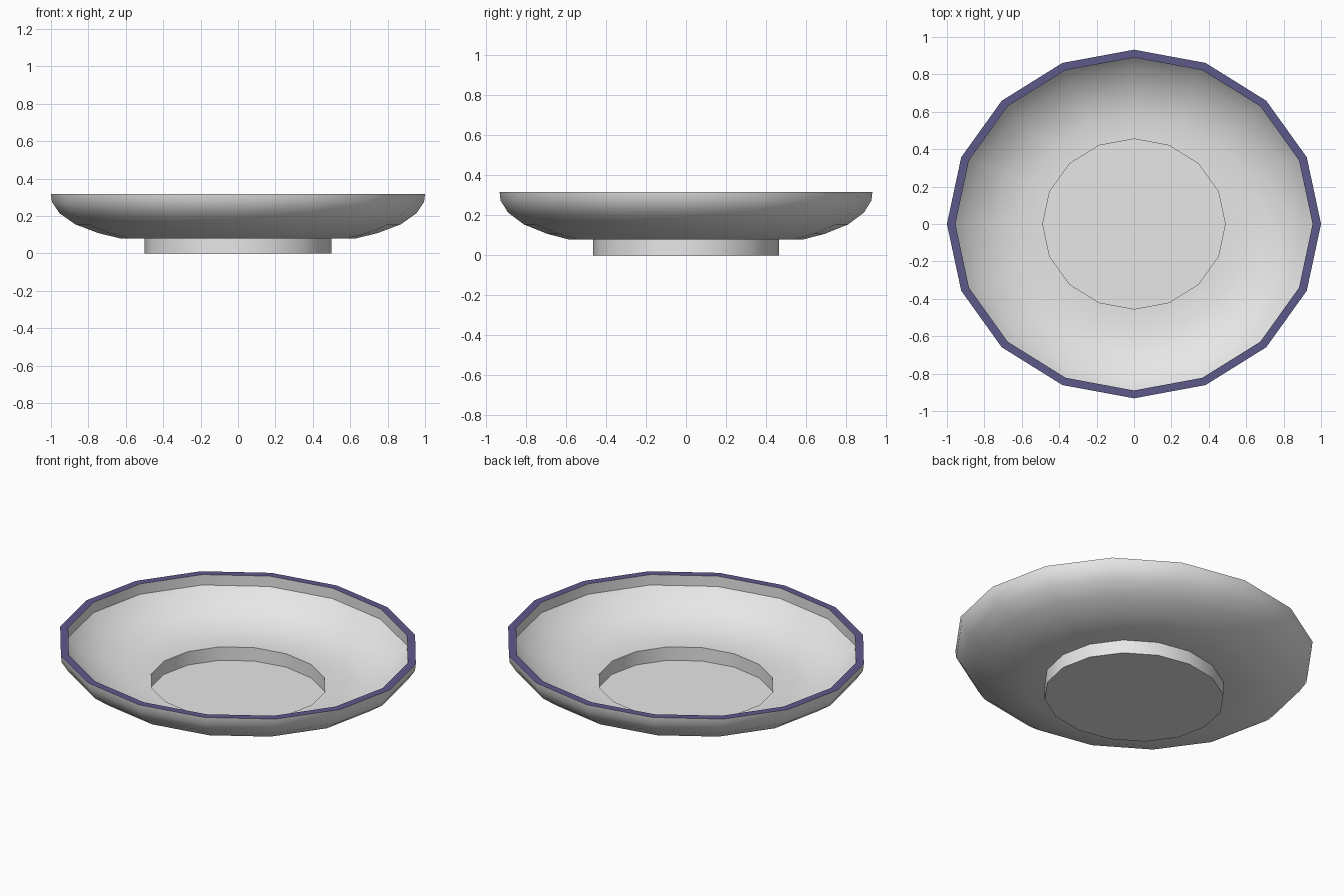
import bpy, bmesh, math

if "Cube" in bpy.data.objects:
    bpy.data.objects.remove(bpy.data.objects["Cube"])

SIDES = 16
Y_SCALE = 0.932   # the dish is slightly oval


def material(name, rgb):
    m = bpy.data.materials.new(name)
    m.diffuse_color = (*rgb, 1)
    m.use_nodes = True
    m.node_tree.nodes["Principled BSDF"].inputs["Base Color"].default_value = m.diffuse_color
    return m


glaze = material("pale_grey", (0.8, 0.8, 0.8))
blue = material("navy_blue", (0.11, 0.10, 0.26))


def lathe(name, profile, closed=False):
    """Revolve (radius, z) points; radius 0 becomes a single pole."""
    bm = bmesh.new()
    rings = []
    for r, z in profile:
        if r == 0:
            rings.append([bm.verts.new((0, 0, z))] * SIDES)
        else:
            rings.append([bm.verts.new((r * math.cos(a), r * Y_SCALE * math.sin(a), z))
                          for a in (2 * math.pi * i / SIDES for i in range(SIDES))])
    pairs = list(zip(rings, rings[1:]))
    if closed:
        pairs.append((rings[-1], rings[0]))
    for lo, hi in pairs:
        for i in range(SIDES):
            j = (i + 1) % SIDES
            quad = list(dict.fromkeys((lo[i], lo[j], hi[j], hi[i])))
            bm.faces.new(quad)
    bmesh.ops.recalc_face_normals(bm, faces=bm.faces)
    # painted flat top of the lip
    for f in bm.faces:
        if f.calc_center_median().z > 0.31 and f.normal.z > 0.9:
            f.material_index = 1
    me = bpy.data.meshes.new(name)
    bm.to_mesh(me)
    bm.free()
    me.materials.append(glaze)
    me.materials.append(blue)
    ob = bpy.data.objects.new(name, me)
    bpy.context.collection.objects.link(ob)
    bpy.ops.object.select_all(action='DESELECT')
    ob.select_set(True)
    bpy.context.view_layer.objects.active = ob
    bpy.ops.object.shade_smooth_by_angle(angle=math.radians(32))
    return ob


# Dish wall, thin below and thickened at the lip
outer = [(0.488, 0.08), (0.63, 0.08), (0.745, 0.108), (0.87, 0.155),
         (0.955, 0.215), (0.995, 0.275), (1.0, 0.317)]
inner = [(0.955, 0.317), (0.955, 0.255), (0.89, 0.185), (0.745, 0.12),
         (0.63, 0.092), (0.488, 0.092)]
lathe("dish", outer + inner, closed=True)

# Hollow foot with a thin floor
lathe("foot", [(0, 0), (0.5, 0), (0.5, 0.08), (0.488, 0.08), (0.488, 0.012), (0, 0.012)])
